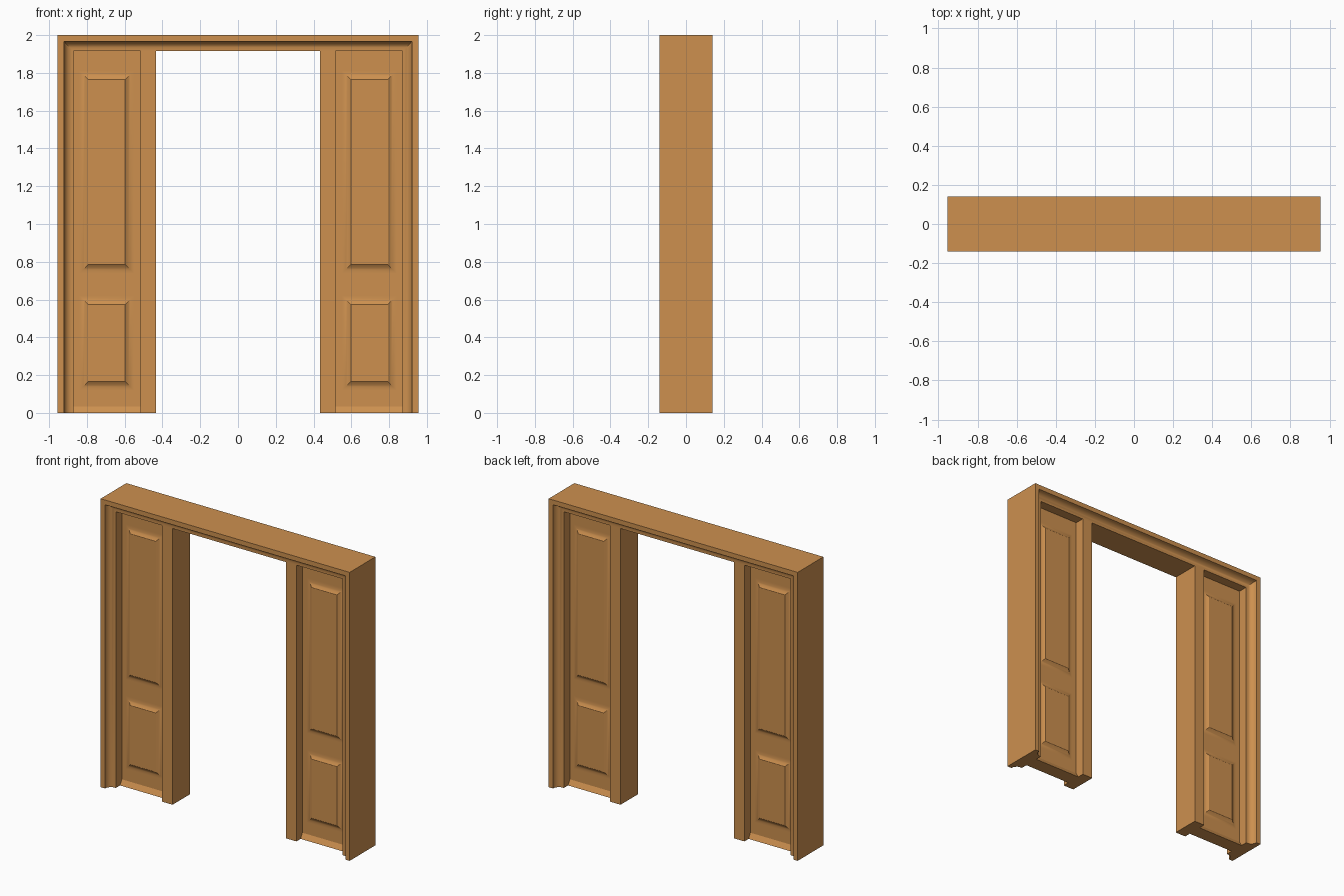
import bpy, bmesh, math

cube = bpy.data.objects.get("Cube")
if cube:
    bpy.data.objects.remove(cube, do_unlink=True)

# Single warm timber colour
wood = bpy.data.materials.new("warm timber")
wood.use_nodes = True
COLOUR = (0.61, 0.28, 0.078, 1)
wood.diffuse_color = COLOUR
bsdf = wood.node_tree.nodes["Principled BSDF"]
bsdf.inputs["Base Color"].default_value = COLOUR
bsdf.inputs["Roughness"].default_value = 0.7

HALF_W, HEIGHT = 0.955, 2.0      # outer frame
FACE_Y, INNER_Y = 0.141, 0.096   # outer band and inner lining half depths
INSET = 0.085                    # frame thickness
PANEL_Y, SILL_TOP = 0.03, 0.035
STEPS = 6


def loft(name, rings, closed_ring=True, closed_path=False):
    """Bridge a sequence of point rings and cap the open ends."""
    bm = bmesh.new()
    rows = [[bm.verts.new(p) for p in ring] for ring in rings]
    n = len(rows[0])
    pairs = list(zip(rows, rows[1:]))
    if closed_path:
        pairs.append((rows[-1], rows[0]))
    for a, b in pairs:
        for i in range(n if closed_ring else n - 1):
            j = (i + 1) % n
            bm.faces.new((a[i], a[j], b[j], b[i]))
    if closed_path:
        caps = ([r[0] for r in rows], [r[-1] for r in rows])
    else:
        caps = (rows[0], rows[-1])
    for cap in caps:
        bm.faces.new(cap)
    bmesh.ops.recalc_face_normals(bm, faces=bm.faces)
    mesh = bpy.data.meshes.new(name)
    bm.to_mesh(mesh)
    bm.free()
    mesh.materials.append(wood)
    obj = bpy.data.objects.new(name, mesh)
    bpy.context.collection.objects.link(obj)
    bpy.ops.object.select_all(action='DESELECT')
    obj.select_set(True)
    bpy.context.view_layer.objects.active = obj
    bpy.ops.object.shade_smooth_by_angle(angle=math.radians(30))
    return obj


def flat_rect(x0, x1, hy, z):
    return [(x0, -hy, z), (x1, -hy, z), (x1, hy, z), (x0, hy, z)]


def upright_rect(x0, x1, z0, z1, y):
    return [(x0, y, z0), (x1, y, z0), (x1, y, z1), (x0, y, z1)]


def post(name, x0, x1, z0, z1, hy, hy_top=None):
    """Upright block, optionally tapering in depth towards the top."""
    loft(name, [flat_rect(x0, x1, hy, z0), flat_rect(x0, x1, hy_top or hy, z1)])


# Outer frame: coved moulding profile swept up, across and down with mitres
band, cove_w, cove_d = 0.033, 0.042, FACE_Y - INNER_Y
profile = [(0, -FACE_Y)]
for k in range(STEPS + 1):
    a = math.pi / 2 * k / STEPS
    profile.append((band + cove_w * (1 - math.cos(a)), -FACE_Y + cove_d * math.sin(a)))
profile.append((INSET, -INNER_Y))
profile += [(t, -y) for t, y in reversed(profile)]
sweep = []
for t, y in profile:
    x, z = HALF_W - t, HEIGHT - t
    sweep.append([(-x, y, 0), (-x, y, z), (x, y, z), (x, y, 0)])
loft("door_frame", sweep, closed_ring=False, closed_path=True)

# Side lights: mullion, sill, panel and raised fields on both sides
POST_IN, POST_OUT, JAMB = 0.435, 0.515, HALF_W - INSET
HEAD = HEIGHT - INSET
for side, sx in (("left", 1), ("right", -1)):
    def span(a, b):
        return sorted((sx * a, sx * b))

    post(side + "_mullion", *span(POST_IN, POST_OUT), 0, HEAD, INNER_Y)
    post(side + "_sill", *span(POST_OUT, JAMB), 0, SILL_TOP, 0.05, PANEL_Y)
    post(side + "_panel", *span(POST_OUT, JAMB), SILL_TOP, HEAD, PANEL_Y)

    # Raised field with a coved border fading into the panel
    for label, z0, z1 in (("lower", 0.165, 0.575), ("upper", 0.785, 1.765)):
        x0, x1 = span(0.597, 0.793)
        rings = []
        for k in range(STEPS + 1):
            a = math.pi / 3 * k / STEPS
            grow = 0.045 * math.sin(a) / math.sin(math.pi / 3)
            rise = 0.018 * (1 - grow / 0.045) ** 2
            rings.append((grow, PANEL_Y + rise))
        front = [upright_rect(x0 - g, x1 + g, z0 - g, z1 + g, -y) for g, y in rings]
        back = [upright_rect(x0 - g, x1 + g, z0 - g, z1 + g, y) for g, y in reversed(rings)]
        loft(f"{side}_{label}_field", front + back)
